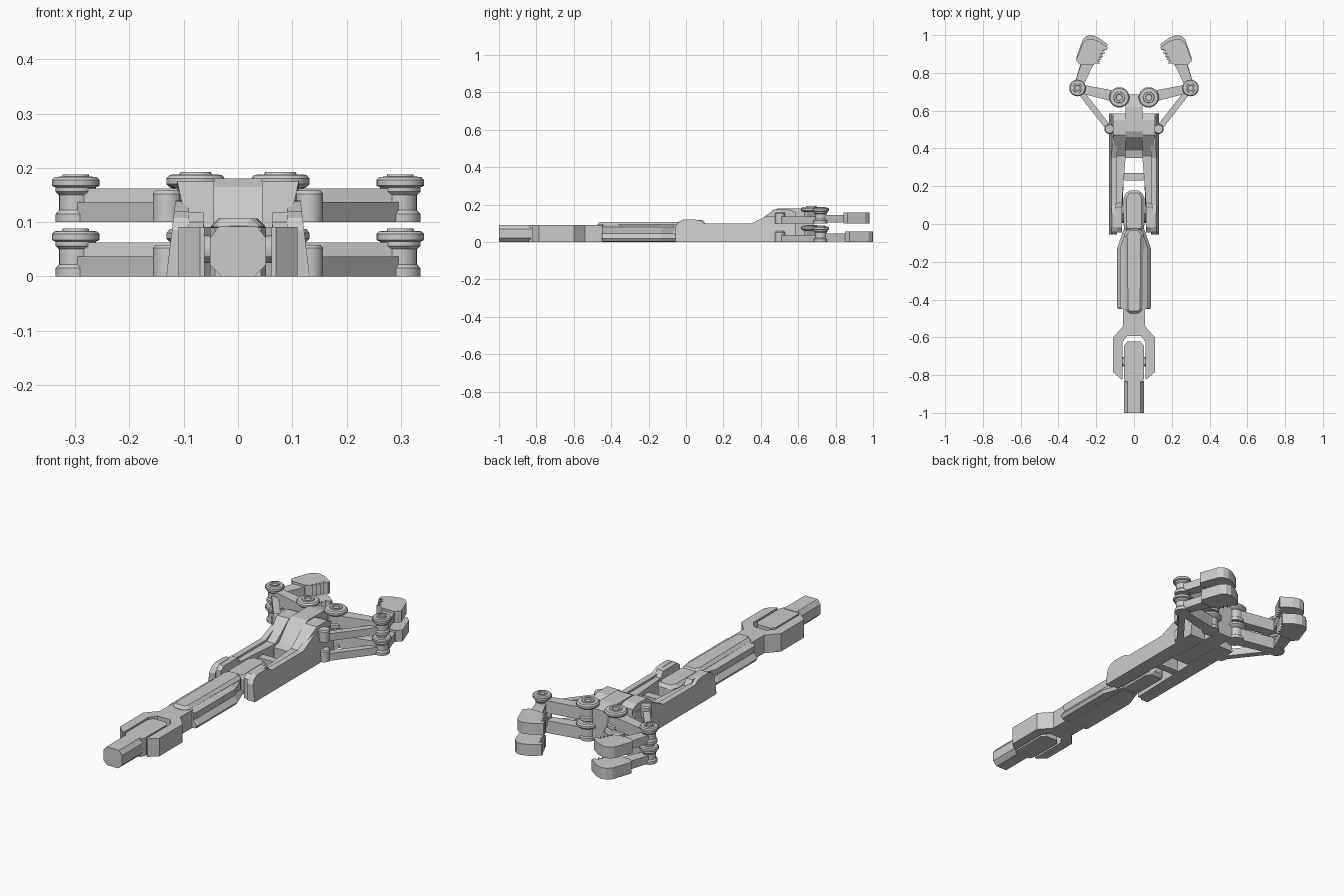
import bpy, bmesh, math
from mathutils import Vector


def loft(name, rings, bevel=0.0, smooth=False):
    """Closed solid through rings of points, with flat caps."""
    bm = bmesh.new()
    vr = [[bm.verts.new(p) for p in r] for r in rings]
    n = len(vr[0])
    for a, b in zip(vr, vr[1:]):
        for i in range(n):
            j = (i + 1) % n
            bm.faces.new((a[i], a[j], b[j], b[i]))
    bm.faces.new(vr[0][::-1])
    bm.faces.new(vr[-1])
    bmesh.ops.recalc_face_normals(bm, faces=bm.faces[:])
    me = bpy.data.meshes.new(name)
    bm.to_mesh(me)
    bm.free()
    ob = bpy.data.objects.new(name, me)
    bpy.context.collection.objects.link(ob)
    if bevel:
        m = ob.modifiers.new("chamfer", 'BEVEL')
        m.width, m.segments, m.limit_method = bevel, 1, 'ANGLE'
        m.angle_limit = math.radians(50)
    if smooth:
        bpy.ops.object.select_all(action='DESELECT')
        ob.select_set(True)
        bpy.context.view_layer.objects.active = ob
        bpy.ops.object.shade_smooth_by_angle(angle=math.radians(30))
    return ob


def plan(name, pts, z0, z1, bevel=0.0):
    return loft(name, [[(x, y, z) for x, y in pts] for z in (z0, z1)], bevel)


def section(name, pts, y0, y1):
    return loft(name, [[(x, y, z) for x, z in pts] for y in (y0, y1)])


def side(name, pts, x0, x1):
    return loft(name, [[(x, y, z) for y, z in pts] for x in (x0, x1)])


def sym(half):
    return half + [(-x, y) for x, y in reversed(half)]


def lathe(name, x, y, z, prof, n=20):
    rings = [[(x + r * math.cos(2 * math.pi * i / n), y + r * math.sin(2 * math.pi * i / n), z + h)
              for i in range(n)] for r, h in prof]
    return loft(name, rings, smooth=True)


def bar(name, a, b, wa, wb, z0, z1):
    a, b = Vector(a), Vector(b)
    d = (b - a).normalized()
    p = Vector((-d.y, d.x))
    return plan(name, [a + p * wa, b + p * wb, b - p * wb, a - p * wa], z0, z1)


# front tip bar with chamfered section, and its tail inside the fork
oct_sec = sym([(0.03, 0.0), (0.052, 0.022), (0.052, 0.07), (0.035, 0.092)])
section("tip_bar", oct_sec, -1.0, -0.83)
plan("tip_tail", sym([(0.042, -0.84), (0.052, -0.82), (0.052, -0.645), (0.035, -0.622)]), 0.0, 0.09)

# wrist fork
plan("wrist_fork", sym([(0.07, -0.82), (0.11, -0.785), (0.11, -0.6), (0.057, -0.54), (0.057, -0.44)])
     [:5] + [(-0.057, -0.44), (-0.057, -0.54), (-0.11, -0.6), (-0.11, -0.785), (-0.07, -0.82),
             (-0.062, -0.82), (-0.062, -0.625), (-0.035, -0.592), (0.035, -0.592),
             (0.062, -0.625), (0.062, -0.82)], 0.0, 0.091)

# forearm: rounded-end ridge with angled side wings and a base strip
plan("forearm_ridge", sym([(0.03, -0.475), (0.046, -0.45), (0.05, -0.05), (0.03, -0.02)]),
     0.0, 0.107, bevel=0.014)
for s, tag in ((1, "right"), (-1, "left")):
    rings = []
    for y, w in ((-0.45, 0.085), (-0.44, 0.09), (-0.13, 0.09), (-0.03, 0.055)):
        rings.append([(s * 0.03, y, 0.0), (s * (w - 0.01), y, 0.004), (s * w, y, 0.02),
                      (s * (w - 0.02), y, 0.045), (s * (w - 0.015), y, 0.08), (s * 0.03, y, 0.1)])
    loft("forearm_wing_" + tag, rings)

# elbow block and pins
plan("elbow_block", sym([(0.05, -0.04), (0.055, 0.0), (0.055, 0.14), (0.035, 0.178)]), 0.0, 0.1, bevel=0.015)
for y, w, tag in ((-0.73, 0.07, "wrist"), (0.03, 0.07, "elbow")):
    loft(tag + "_pin", [[(x, y + 0.025 * math.cos(math.pi * i / 6), 0.05 + 0.025 * math.sin(math.pi * i / 6))
                         for i in range(12)] for x in (-w, w)], smooth=True)

# upper arm cheeks: side profile with a leaning outer wall
cheek = [(-0.055, 0.0), (-0.055, 0.085), (-0.04, 0.108), (-0.015, 0.12), (0.05, 0.12), (0.075, 0.115),
         (0.1, 0.1), (0.35, 0.1), (0.43, 0.138), (0.455, 0.14), (0.565, 0.14), (0.585, 0.12), (0.585, 0.0)]
for s, tag in ((1, "right"), (-1, "left")):
    loft("arm_cheek_" + tag, [[(s * 0.09, y, z) for y, z in cheek],
                              [(s * (0.132 - 0.12 * z), y, z) for y, z in cheek]])
    inner = [(-0.045, 0.0), (-0.045, 0.1), (-0.02, 0.118), (0.09, 0.118), (0.11, 0.09), (0.36, 0.09),
             (0.4, 0.12), (0.47, 0.175), (0.55, 0.175), (0.585, 0.16), (0.585, 0.0)]
    loft("arm_inner_" + tag, [[(s * (0.064 if y < 0.15 else 0.044), y, z) for y, z in inner],
                              [(s * (0.1 if z < 0.13 else 0.112), y, z) for y, z in inner]])

# cross rib and central tongue carrying the claws
plan("cross_rib", [(-0.05, 0.23), (0.05, 0.23), (0.05, 0.27), (-0.05, 0.27)], 0.0, 0.07)
side("tongue", [(0.35, 0.0), (0.35, 0.075), (0.39, 0.085), (0.46, 0.165), (0.49, 0.18), (0.62, 0.18),
                (0.685, 0.165), (0.685, 0.0)], -0.044, 0.044)

# two stacked claw layers, mirrored left and right
for s, tag in ((1, "right"), (-1, "left")):
    for z, layer, ky in ((0.0, "lower", 1.0), (0.1, "upper", 0.93)):
        t = "_" + layer + "_" + tag
        hub, knuckle, heel = (s * 0.078, 0.67), (s * 0.299, 0.72), (s * 0.13, 0.503)
        lathe("hub" + t, *hub, z, [(0.042, 0), (0.042, 0.015), (0.036, 0.02), (0.036, 0.06), (0.048, 0.064),
                                   (0.054, 0.07), (0.054, 0.08), (0.048, 0.087), (0.03, 0.088),
                                   (0.028, 0.092), (0.018, 0.092), (0.016, 0.086)])
        lathe("knuckle" + t, *knuckle, z, [(0.037, 0), (0.037, 0.015), (0.031, 0.022), (0.031, 0.05),
                                           (0.037, 0.056), (0.037, 0.064), (0.044, 0.067), (0.044, 0.078),
                                           (0.039, 0.083), (0.025, 0.084), (0.024, 0.088),
                                           (0.016, 0.088), (0.014, 0.082)])
        lathe("heel_pin" + t, *heel, z, [(0.027, 0), (0.027, 0.052), (0.022, 0.058)], 14)
        bar("link" + t, hub, knuckle, 0.03, 0.022, z, z + 0.062)
        bar("brace" + t, heel, knuckle, 0.016, 0.016, z, z + 0.037)
        bar("finger_strut" + t, knuckle, (s * 0.243, 0.72 + 0.15 * ky), 0.022, 0.032, z + 0.004, z + 0.045)
        # fingertip with saw teeth along the gripping edge
        pts = [(-0.215, 0.85), (-0.285, 0.85), (-0.307, 0.875), (-0.272, 0.975), (-0.252, 0.995),
               (-0.225, 1.0), (-0.19, 0.988), (-0.14, 0.952)]
        for i in range(5):
            px, py = -0.143 - 0.009 * i, 0.937 - 0.019 * i
            pts += [(px, py), (px - 0.026, py - 0.003)]
        plan("fingertip" + t, [(-s * x, 0.72 + (y - 0.72) * ky) for x, y in pts], z, z + 0.057)
